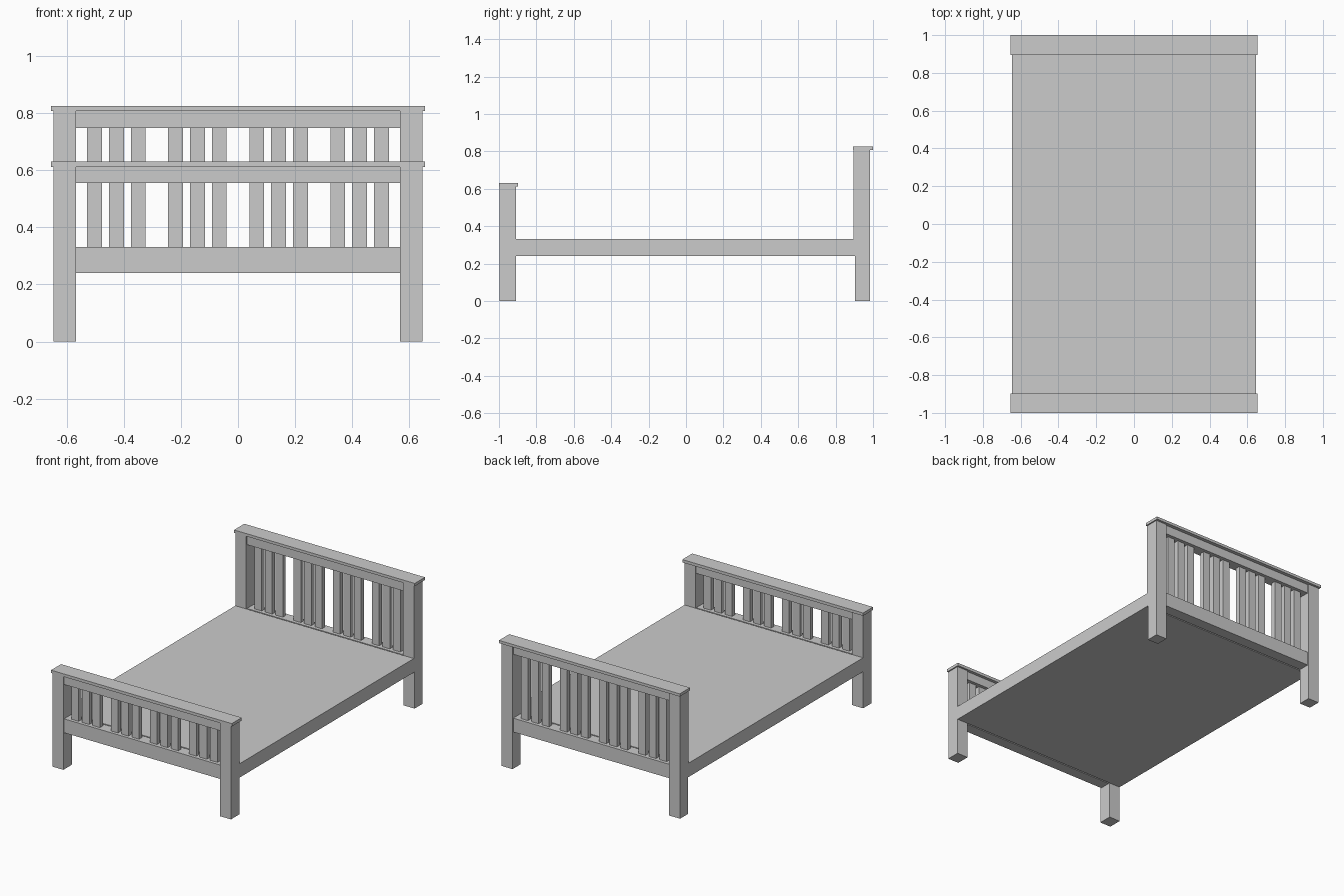
import bpy

if "Cube" in bpy.data.objects:
    bpy.data.objects.remove(bpy.data.objects["Cube"])

def box(name, x, y, z):
    """Box from (min, max) ranges on each axis."""
    verts = [(a, b, c) for a in x for b in y for c in z]
    faces = [(0, 1, 3, 2), (4, 6, 7, 5), (0, 4, 5, 1),
             (2, 3, 7, 6), (0, 2, 6, 4), (1, 5, 7, 3)]
    mesh = bpy.data.meshes.new(name)
    mesh.from_pydata(verts, [], faces)
    ob = bpy.data.objects.new(name, mesh)
    bpy.context.collection.objects.link(ob)
    return ob

OUT, INN = 0.647, 0.568       # outer and inner faces of the posts
BOT, DECK = 0.24, 0.331       # underside and top of the bed base
SLAT_W, SLAT_D = 0.052, 0.03

def end_board(name, post_y, leg_y, cap_y, rail_z, post_top, cap_top):
    mid = sum(post_y) / 2
    rail_y = (post_y[0] + 0.008, post_y[1] - 0.008)
    # posts and legs on both sides
    for side, x in (("left", (-OUT, -INN)), ("right", (INN, OUT))):
        box(f"{name}_post_{side}", x, post_y, (BOT, post_top))
        box(f"{name}_leg_{side}", x, leg_y, (0, BOT))
    # cap, upper rail and lower rail
    box(f"{name}_cap", (-0.655, 0.655), cap_y, (post_top, cap_top))
    box(f"{name}_upper_rail", (-INN, INN), rail_y, (rail_z, post_top))
    box(f"{name}_lower_rail", (-INN, INN), rail_y, (BOT, DECK))
    # four groups of three slats
    for g in range(4):
        for s in range(3):
            cx = (g - 1.5) * 0.284 + (s - 1) * 0.0765
            box(f"{name}_slat_{g * 3 + s + 1}",
                (cx - SLAT_W / 2, cx + SLAT_W / 2),
                (mid - SLAT_D / 2, mid + SLAT_D / 2), (DECK, rail_z))

end_board("footboard", (-0.997, -0.909), (-0.997, -0.909), (-1.0, -0.897),
          0.556, 0.612, 0.631)
end_board("headboard", (0.896, 0.985), (0.904, 0.985), (0.894, 1.0),
          0.749, 0.808, 0.826)

# solid bed base between the two ends
box("bed_base", (-OUT, OUT), (-0.909, 0.896), (BOT, DECK))
